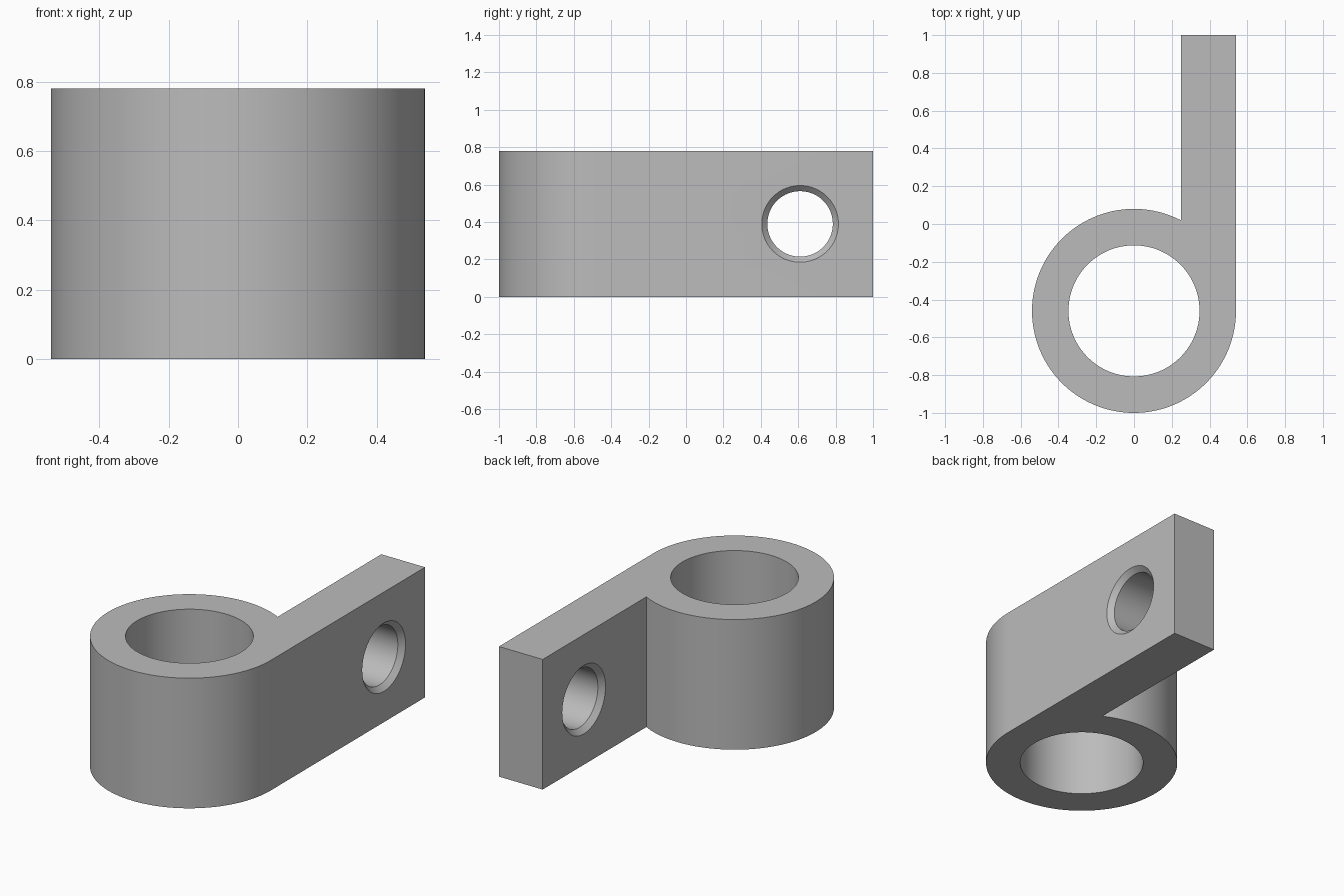
import bpy
import bmesh
from math import acos, cos, sin, pi, tau

if "Cube" in bpy.data.objects:
    bpy.data.objects.remove(bpy.data.objects["Cube"])

HEIGHT = 0.78
OUTER, BORE = 0.54, 0.347
RING_Y = -0.46
ARM_IN, ARM_END = 0.25, 1.0
HOLE_Y, HOLE_R, CHAMFER = 0.61, 0.175, 0.03
SEGMENTS = 128

steel = bpy.data.materials.new("plain grey")
steel.use_nodes = True
grey = (0.5, 0.5, 0.5, 1)
steel.diffuse_color = grey
steel.node_tree.nodes["Principled BSDF"].inputs["Base Color"].default_value = grey


def add_object(name, bm):
    bmesh.ops.recalc_face_normals(bm, faces=bm.faces)
    mesh = bpy.data.meshes.new(name)
    bm.to_mesh(mesh)
    bm.free()
    mesh.materials.append(steel)
    obj = bpy.data.objects.new(name, mesh)
    bpy.context.collection.objects.link(obj)
    return obj


def lathe(name, profile, place):
    """Closed solid of revolution from (position, radius) pairs."""
    bm = bmesh.new()
    rings = [[bm.verts.new(place(t, r * cos(tau * i / SEGMENTS), r * sin(tau * i / SEGMENTS)))
              for i in range(SEGMENTS)] for t, r in profile]
    for a, b in zip(rings, rings[1:]):
        for i in range(SEGMENTS):
            j = (i + 1) % SEGMENTS
            bm.faces.new((a[i], a[j], b[j], b[i]))
    bm.faces.new(rings[0])
    bm.faces.new(rings[-1])
    return add_object(name, bm)


# Body: ring with a tangent arm, extruded from one outline
start = acos(ARM_IN / OUTER)
angles = [start + (tau - start) * i / SEGMENTS for i in range(SEGMENTS + 1)]
outline = [(OUTER * cos(a), RING_Y + OUTER * sin(a)) for a in angles]
outline += [(OUTER, ARM_END), (ARM_IN, ARM_END)]
bm = bmesh.new()
base = bm.faces.new([bm.verts.new((x, y, 0)) for x, y in outline])
top = bmesh.ops.extrude_face_region(bm, geom=[base], use_keep_orig=True)["geom"]
bmesh.ops.translate(bm, vec=(0, 0, HEIGHT),
                    verts=[v for v in top if isinstance(v, bmesh.types.BMVert)])
body = add_object("clamp_body", bm)

# Cutters: vertical bore and chamfered cross hole
bore = lathe("bore_cutter", [(-0.1, BORE), (HEIGHT + 0.1, BORE)],
             lambda t, u, v: (u, RING_Y + v, t))
wide = HOLE_R + 2 * CHAMFER
hole = lathe("hole_cutter",
             [(ARM_IN - CHAMFER, wide), (ARM_IN + CHAMFER, HOLE_R),
              (OUTER - CHAMFER, HOLE_R), (OUTER + CHAMFER, wide)],
             lambda t, u, v: (t, HOLE_Y + u, HEIGHT / 2 + v))

bpy.ops.object.select_all(action='DESELECT')
bpy.context.view_layer.objects.active = body
body.select_set(True)
for cutter in (bore, hole):
    cut = body.modifiers.new(cutter.name, 'BOOLEAN')
    cut.operation = 'DIFFERENCE'
    cut.solver = 'EXACT'
    cut.object = cutter
    bpy.ops.object.modifier_apply(modifier=cut.name)
    bpy.data.objects.remove(cutter)

bpy.ops.object.shade_smooth_by_angle(angle=pi / 6)
